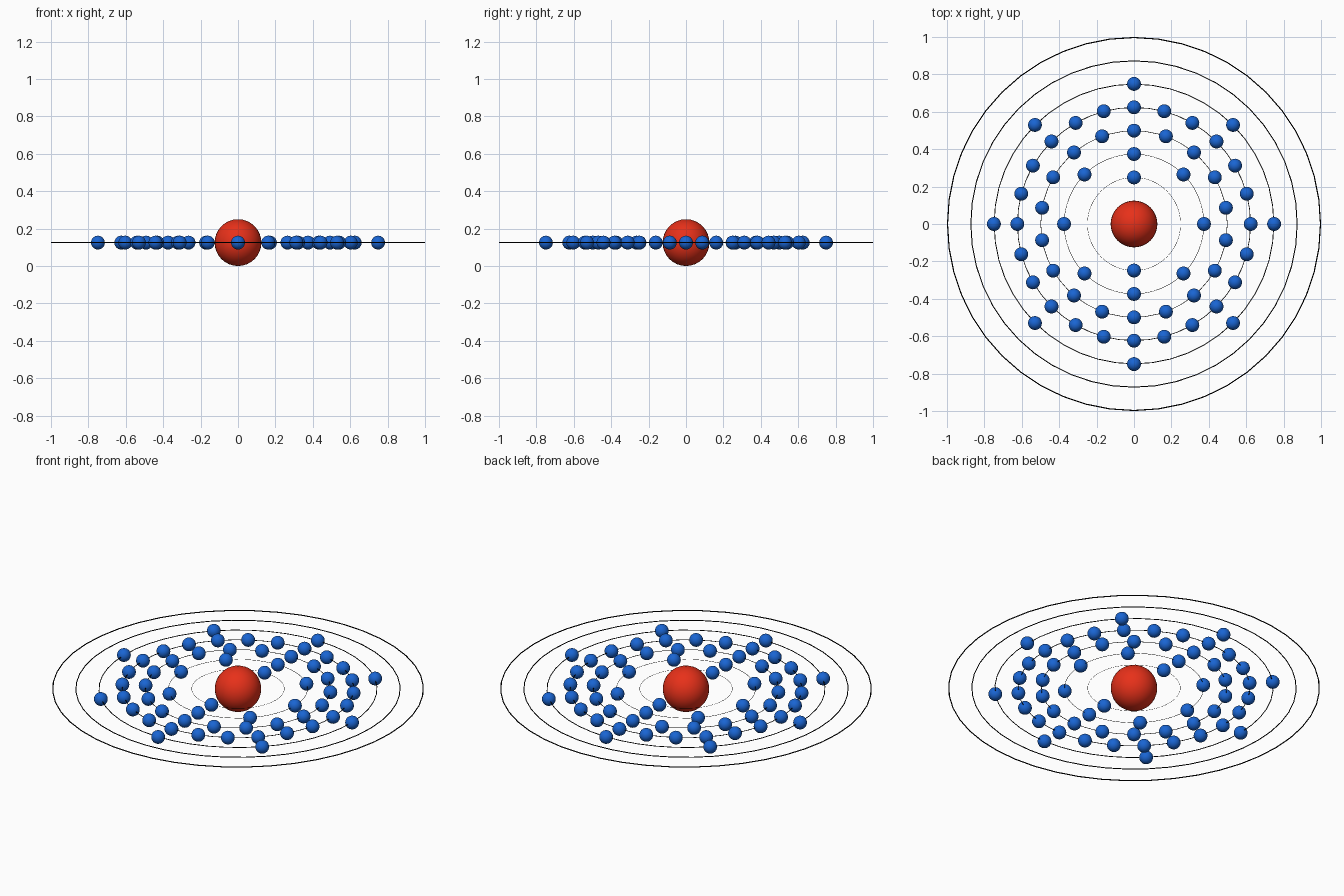
import bpy
from math import cos, sin, pi

if "Cube" in bpy.data.objects:
    bpy.data.objects.remove(bpy.data.objects["Cube"])

Z = 0.125  # height of the orbital plane


def material(name, rgb):
    m = bpy.data.materials.new(name)
    m.diffuse_color = (*rgb, 1)
    m.use_nodes = True
    m.node_tree.nodes["Principled BSDF"].inputs["Base Color"].default_value = m.diffuse_color
    return m


RED = material("red", (0.8, 0.03, 0.01))
BLUE = material("blue", (0.01, 0.13, 0.65))
BLACK = material("black", (0.0, 0.0, 0.0))


def finish(name, mat):
    ob = bpy.context.object
    ob.name = name
    ob.data.materials.append(mat)
    bpy.ops.object.shade_smooth_by_angle()
    return ob


# central nucleus
bpy.ops.mesh.primitive_uv_sphere_add(segments=32, ring_count=16, radius=0.125,
                                     location=(0, 0, Z))
finish("nucleus", RED)

# seven thin orbit rings, thickness growing with radius
for i in range(7):
    r = 0.25 + 0.125 * i
    tube = 0.003 * r
    bpy.ops.mesh.primitive_torus_add(major_segments=48, minor_segments=8,
                                     major_radius=r - tube, minor_radius=tube,
                                     location=(0, 0, Z))
    finish(f"orbit_ring_{i + 1}", BLACK)

# electrons evenly spaced on the inner five rings, sharing one mesh
bpy.ops.mesh.primitive_uv_sphere_add(segments=32, ring_count=16, radius=0.037)
template = finish("electron_1_1", BLUE)
for shell, count in enumerate((2, 8, 18, 24, 8)):
    r = 0.25 + 0.125 * shell - 0.001
    for k in range(count):
        a = pi / 2 + 2 * pi * k / count
        if shell == 0 and k == 0:
            ob = template
        else:
            ob = bpy.data.objects.new(f"electron_{shell + 1}_{k + 1}", template.data)
            bpy.context.collection.objects.link(ob)
        ob.location = (r * cos(a), r * sin(a), Z)
